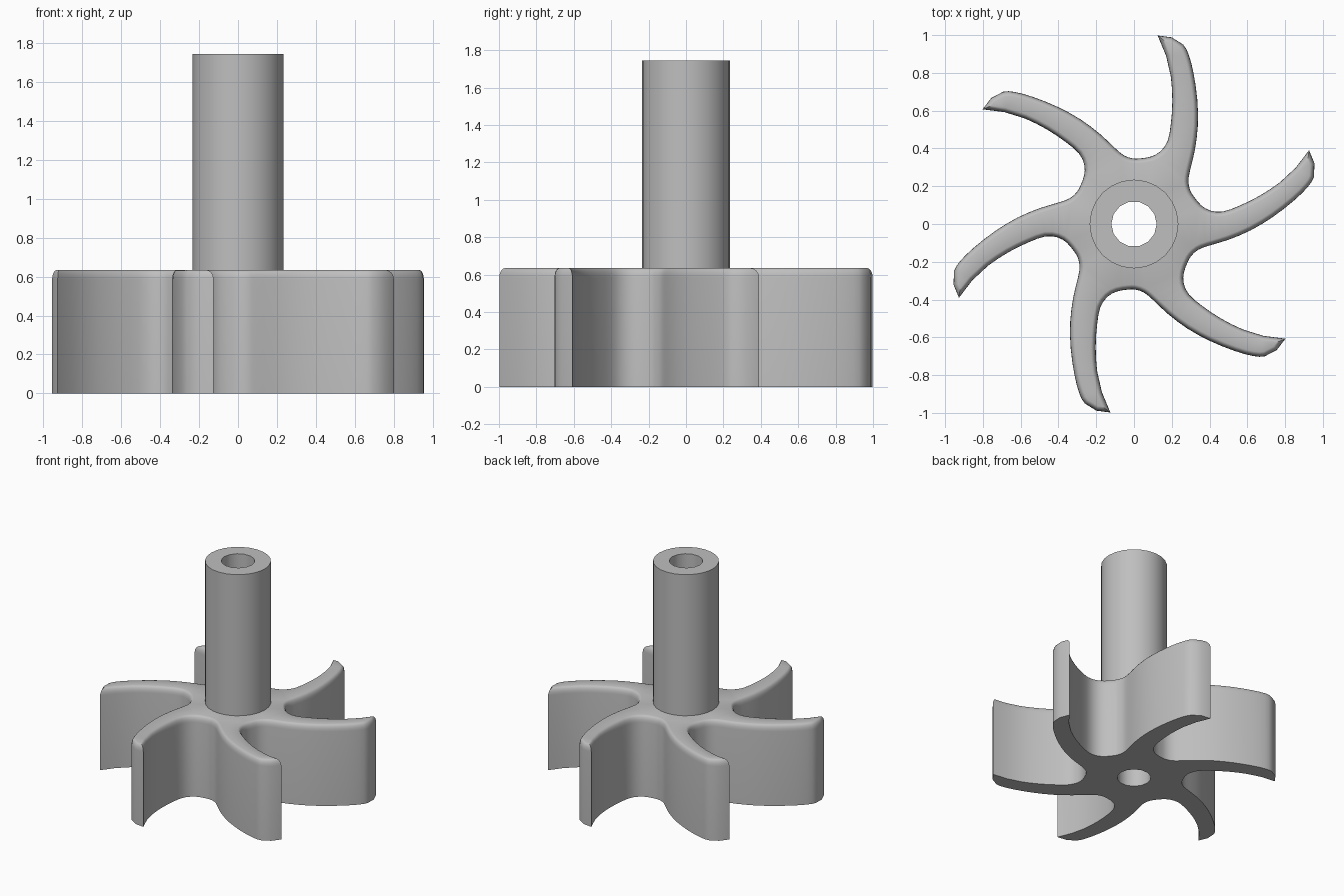
import bpy
import bmesh
import math
from mathutils import Vector, Matrix

old = bpy.data.objects.get("Cube")
if old:
    bpy.data.objects.remove(old, do_unlink=True)

BLADES = 6
ROTOR_H, SHAFT_H = 0.635, 1.745
SHAFT_R, BORE_R = 0.235, 0.12
SHAFT_SIDES, BORE_SIDES = 24, 14

grey = bpy.data.materials.new("plain grey")
grey.use_nodes = True
colour = (0.52, 0.52, 0.52, 1)
grey.diffuse_color = colour
grey.node_tree.nodes["Principled BSDF"].inputs["Base Color"].default_value = colour

# One blade, from the hollow before it, round the tip, to the next hollow
BLADE = [(0.03, 0.347), (0.09, 0.357), (0.14, 0.385), (0.178, 0.44),
         (0.195, 0.53), (0.203, 0.65), (0.195, 0.78), (0.17, 0.89),
         (0.125, 0.998), (0.2, 0.988), (0.26, 0.95), (0.29, 0.895),
         (0.315, 0.8), (0.335, 0.66), (0.338, 0.52), (0.322, 0.39),
         (0.296, 0.28), (0.288, 0.225), (0.297, 0.18)]
TIP = 8


def rotor_outline():
    """All blades in turn, with a smooth midpoint added away from the tips."""
    pts = [Matrix.Rotation(-k * math.tau / BLADES, 2) @ Vector(p)
           for k in range(BLADES) for p in BLADE]
    n, out = len(pts), []
    for i, p in enumerate(pts):
        out.append(p)
        if not TIP - 2 <= i % len(BLADE) <= TIP + 1:
            q = pts[(i + 1) % n]
            out.append((9 * (p + q) - pts[i - 1] - pts[(i + 2) % n]) / 16)
    return out


def inset(pts, dist):
    """Move a clockwise outline inwards with mitred corners."""
    out = []
    for i, p in enumerate(pts):
        a = (p - pts[i - 1]).normalized()
        b = (pts[(i + 1) % len(pts)] - p).normalized()
        na, nb = Vector((a.y, -a.x)), Vector((b.y, -b.x))
        out.append(p + (na + nb) * dist / (1 + na.dot(nb)))
    return out


def circle(radius, sides):
    return [Vector((radius * math.cos(math.tau * i / sides),
                    radius * math.sin(math.tau * i / sides))) for i in range(sides)]


def ring(bm, pts, z):
    return [bm.verts.new((p.x, p.y, z)) for p in pts]


def bridge(bm, low, high):
    for i in range(len(low)):
        bm.faces.new((low[i - 1], low[i], high[i], high[i - 1]))


def cap(bm, outer, inner):
    """Flat face between an outline and a round opening."""
    edges = []
    for loop in (outer, inner):
        for i in range(len(loop)):
            pair = (loop[i - 1], loop[i])
            edges.append(bm.edges.get(pair) or bm.edges.new(pair))
    bmesh.ops.triangle_fill(bm, edges=edges, use_beauty=True)


def finish(bm, name):
    bmesh.ops.recalc_face_normals(bm, faces=bm.faces)
    mesh = bpy.data.meshes.new(name)
    bm.to_mesh(mesh)
    bm.free()
    mesh.materials.append(grey)
    obj = bpy.data.objects.new(name, mesh)
    bpy.context.collection.objects.link(obj)
    bpy.ops.object.select_all(action="DESELECT")
    obj.select_set(True)
    bpy.context.view_layer.objects.active = obj
    bpy.ops.object.shade_smooth_by_angle(angle=math.radians(35))


# Curved-blade rotor with a rounded upper edge and a bore
bm = bmesh.new()
outline = rotor_outline()
rings = [ring(bm, outline, 0)]
ROUND_IN, ROUND_DOWN, STEPS = 0.025, 0.05, 4
for s in range(STEPS + 1):
    t = s / STEPS * math.pi / 2
    rings.append(ring(bm, inset(outline, ROUND_IN * (1 - math.cos(t))),
                      ROTOR_H - ROUND_DOWN * (1 - math.sin(t))))
for low, high in zip(rings, rings[1:]):
    bridge(bm, low, high)
bore = circle(BORE_R, BORE_SIDES)
bore_low, bore_high = ring(bm, bore, 0), ring(bm, bore, ROTOR_H)
bridge(bm, bore_low, bore_high)
cap(bm, rings[0], bore_low)
cap(bm, rings[-1], bore_high)
finish(bm, "rotor")

# Hollow shaft standing on the rotor
bm = bmesh.new()
wall = circle(SHAFT_R, SHAFT_SIDES)
wall_low, wall_high = ring(bm, wall, ROTOR_H), ring(bm, wall, SHAFT_H)
bore_low, bore_high = ring(bm, bore, ROTOR_H), ring(bm, bore, SHAFT_H)
bridge(bm, wall_low, wall_high)
bridge(bm, bore_low, bore_high)
cap(bm, wall_high, bore_high)
finish(bm, "shaft")
